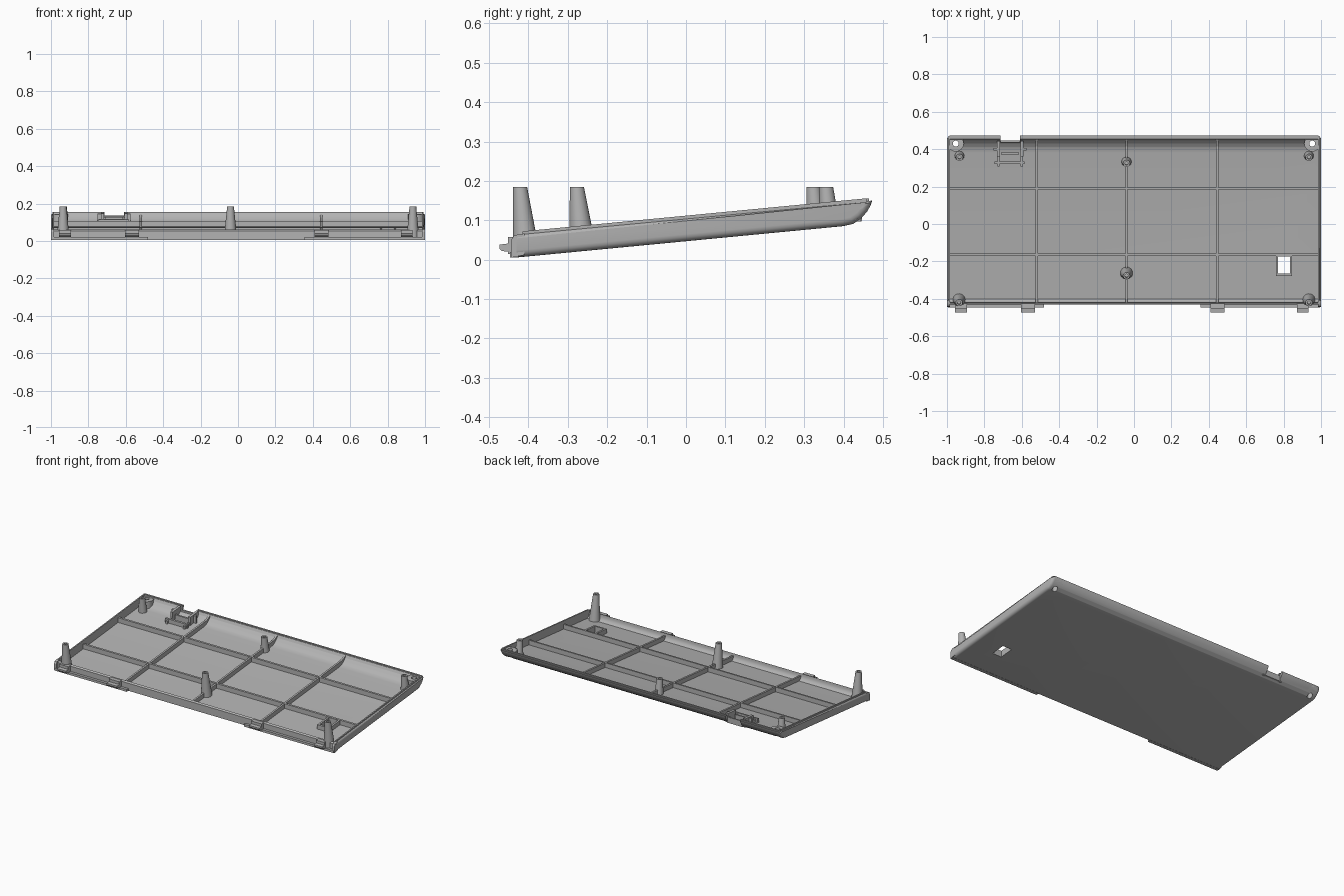
import bpy, bmesh, math

if "Cube" in bpy.data.objects:
    bpy.data.objects.remove(bpy.data.objects["Cube"])

SLOPE = 0.096
grey = bpy.data.materials.new("plastic_grey")
grey.use_nodes = True
grey.diffuse_color = (0.45, 0.45, 0.45, 1)
grey.node_tree.nodes["Principled BSDF"].inputs["Base Color"].default_value = (0.45, 0.45, 0.45, 1)


def under(y):
    """Height of the sloping underside."""
    return 0.004 + SLOPE * (y + 0.445)


def floor(y):
    return under(y) + 0.012


def rim(y):
    return under(y) + 0.059


def finish(name, bm, smooth=False):
    bmesh.ops.recalc_face_normals(bm, faces=bm.faces)
    me = bpy.data.meshes.new(name)
    bm.to_mesh(me)
    bm.free()
    me.materials.append(grey)
    ob = bpy.data.objects.new(name, me)
    bpy.context.collection.objects.link(ob)
    if smooth:
        shade(ob)
    return ob


def activate(ob):
    bpy.ops.object.select_all(action='DESELECT')
    ob.select_set(True)
    bpy.context.view_layer.objects.active = ob


def shade(ob):
    activate(ob)
    bpy.ops.object.shade_smooth_by_angle(angle=math.radians(35))


def extrude(name, pts, x0, x1, bevel=0):
    """Extrude a (y, z) outline along x; bevel rounds the lower end edges."""
    bm = bmesh.new()
    rings = [[bm.verts.new((x, y, z)) for y, z in pts] for x in (x0, x1)]
    n = len(pts)
    caps = [bm.faces.new(r) for r in rings]
    for i in range(n):
        j = (i + 1) % n
        bm.faces.new((rings[0][i], rings[0][j], rings[1][j], rings[1][i]))
    bmesh.ops.recalc_face_normals(bm, faces=bm.faces)
    if bevel:
        # the last two outline edges are the rim and the front face
        edges = [bm.edges.get((r[i], r[i + 1])) for r in rings for i in range(n - 2)]
        bmesh.ops.bevel(bm, geom=edges, offset=bevel, segments=4, profile=0.5, affect='EDGES')
    return finish(name, bm)


def box(name, x0, x1, y0, y1, z0, z1):
    return extrude(name, [(y0, z0), (y1, z0), (y1, z1), (y0, z1)], x0, x1)


def slab(name, x0, x1, y0, y1, lo, hi):
    """Box that follows the slope, between two heights above the underside."""
    return extrude(name, [(y0, under(y0) + lo), (y1, under(y1) + lo),
                          (y1, under(y1) + hi), (y0, under(y0) + hi)], x0, x1)


def lathe(name, x, y, rings, seg=24, lean=0.0):
    """Stack of (radius, z) circles; the axis leans with the tray floor."""
    bm = bmesh.new()
    z0 = rings[0][1]
    loops = []
    for r, z in rings:
        loops.append([bm.verts.new((x + r * math.cos(2 * math.pi * k / seg),
                                    y - lean * (z - z0) + r * math.sin(2 * math.pi * k / seg), z))
                      for k in range(seg)])
    for a, b in zip(loops, loops[1:]):
        for k in range(seg):
            m = (k + 1) % seg
            bm.faces.new((a[k], a[m], b[m], b[k]))
    bm.faces.new(loops[0])
    bm.faces.new(loops[-1])
    return finish(name, bm, True)


def boolean(ob, tool, op='DIFFERENCE', keep=False):
    mod = ob.modifiers.new("cut", 'BOOLEAN')
    mod.object, mod.operation, mod.solver = tool, op, 'EXACT'
    activate(ob)
    bpy.ops.object.modifier_apply(modifier=mod.name)
    if not keep:
        bpy.data.objects.remove(tool)


# Tray shell: rounded back, sloping floor, hollow inside
curve = [(0.40, under(0.40)), (0.425, 0.091), (0.445, 0.105), (0.46, 0.122), (0.469, 0.138), (0.473, 0.15)]
outline = [(-0.43, under(-0.43))] + curve + [(-0.415, rim(-0.415)), (-0.43, 0.054)]
tray = extrude("tray_shell", outline, -1, 1, 0.018)
solid = tray.copy()
solid.data = tray.data.copy()
bpy.context.collection.objects.link(solid)
inner = [(-0.40, floor(-0.40)), (0.38, floor(0.38)), (0.41, 0.101), (0.43, 0.115), (0.446, 0.132),
         (0.455, 0.15), (0.458, 0.25), (-0.424, 0.25), (-0.42, 0.045), (-0.412, 0.028)]
boolean(tray, extrude("hollow_cutter", inner, -0.983, 0.983))
boolean(tray, box("notch_cutter", -0.715, -0.61, 0.447, 0.6, 0, 0.3))
boolean(tray, box("window_cutter", 0.77, 0.834, -0.265, -0.174, -0.1, 0.2))

# Corner screw bosses, trimmed to the shell, with through holes
for side, word in ((1, "left"), (-1, "right")):
    x, y = side * 0.953, 0.43
    boss = lathe("corner_boss_" + word, x, y, [(0.043, 0.05), (0.043, 0.144)])
    boolean(boss, solid, 'INTERSECT', True)
    for part in (boss, tray):
        boolean(part, lathe("hole_cutter", x, y, [(0.016, 0.0), (0.016, 0.3)]))
    shade(boss)
bpy.data.objects.remove(solid)
shade(tray)

# Raised inner lip around the rim
for s, word in ((1, "left"), (-1, "right")):
    slab("side_lip_" + word, s * 0.983, s * 0.991, -0.415, 0.46, 0.05, 0.065)
for name, x0, x1 in (("back_lip_right", -0.985, -0.715), ("back_lip_left", -0.61, 0.985)):
    slab(name, x0, x1, 0.457, 0.465, 0.05, 0.064)

# Floor ribs, lengthwise ones sweeping up to the back wall
rib = [(-0.422, under(-0.422) + 0.01), (0.39, under(0.39) + 0.008), (0.43, 0.105), (0.452, 0.125),
       (0.46, 0.143), (0.449, 0.143), (0.435, 0.135), (0.415, 0.126),
       (0.39, under(0.39) + 0.04), (-0.422, under(-0.422) + 0.04)]
for i, x in enumerate((-0.52, -0.04, 0.445)):
    extrude("long_rib_%d" % i, rib, x - 0.006, x + 0.006)
for i, y in enumerate((-0.165, 0.19)):
    slab("cross_rib_%d" % i, -0.985, 0.985, y - 0.006, y + 0.006, 0.008, 0.042)

# Hollow tapered screw posts
for i, (x, y, base) in enumerate([(-0.935, -0.405, 0.034), (0.935, -0.405, 0.034), (-0.04, -0.262, 0.034),
                                  (-0.04, 0.333, 0.027), (-0.933, 0.365, 0.026), (0.935, 0.365, 0.026)]):
    lathe("screw_post_%d" % i, x, y, [(base, floor(y) - 0.006), (0.018, 0.184), (0.009, 0.184), (0.009, 0.15)],
          lean=SLOPE)

# Raised frame around the floor window
for name, x0, x1, y0, y1 in (("window_side_a", 0.758, 0.77, -0.277, -0.165),
                             ("window_side_b", 0.834, 0.846, -0.277, -0.165),
                             ("window_front", 0.77, 0.834, -0.277, -0.265),
                             ("window_back", 0.77, 0.834, -0.174, -0.165)):
    slab(name, x0, x1, y0, y1, 0.008, 0.04)

# Connector holder by the back notch
slab("holder_front_wall", -0.745, -0.585, 0.322, 0.334, 0.008, 0.038)
slab("holder_inner_wall", -0.71, -0.615, 0.372, 0.382, 0.008, 0.045)
slab("holder_back_wall", -0.715, -0.61, 0.437, 0.447, 0.008, 0.045)
for i, (x, out) in enumerate(((-0.725, -1), (-0.6, 1))):
    slab("holder_side_%d" % i, x - 0.008, x + 0.008, 0.36, 0.443, 0.008, 0.065)
    slab("holder_ear_%d" % i, x, x + out * 0.025, 0.394, 0.406, 0.008, 0.06)
    slab("holder_foot_%d" % i, x - 0.006, x + 0.006, 0.308, 0.36, 0.008, 0.03)

# Front ledges, side wall ends and hook tabs
for name, x0, x1 in (("front_ledge_right", -0.995, -0.48), ("front_ledge_left", 0.355, 0.995)):
    box(name, x0, x1, -0.447, -0.425, 0.005, 0.02)
end = [(-0.445, 0.005), (-0.41, 0.012), (-0.41, 0.066), (-0.425, 0.065), (-0.438, 0.06), (-0.445, 0.048)]
for s, word in ((1, "left"), (-1, "right")):
    extrude("wall_end_" + word, end, s * 0.983, s * 0.999)
for i, (x, half) in enumerate(((-0.925, 0.032), (-0.567, 0.037), (0.447, 0.037), (0.902, 0.03))):
    box("hook_plate_%d" % i, x - half, x + half, -0.452, -0.425, 0.014, 0.058)
    extrude("hook_tab_%d" % i, [(-0.45, 0.02), (-0.468, 0.022), (-0.474, 0.028), (-0.474, 0.038), (-0.45, 0.041)],
            x - half, x + half)
